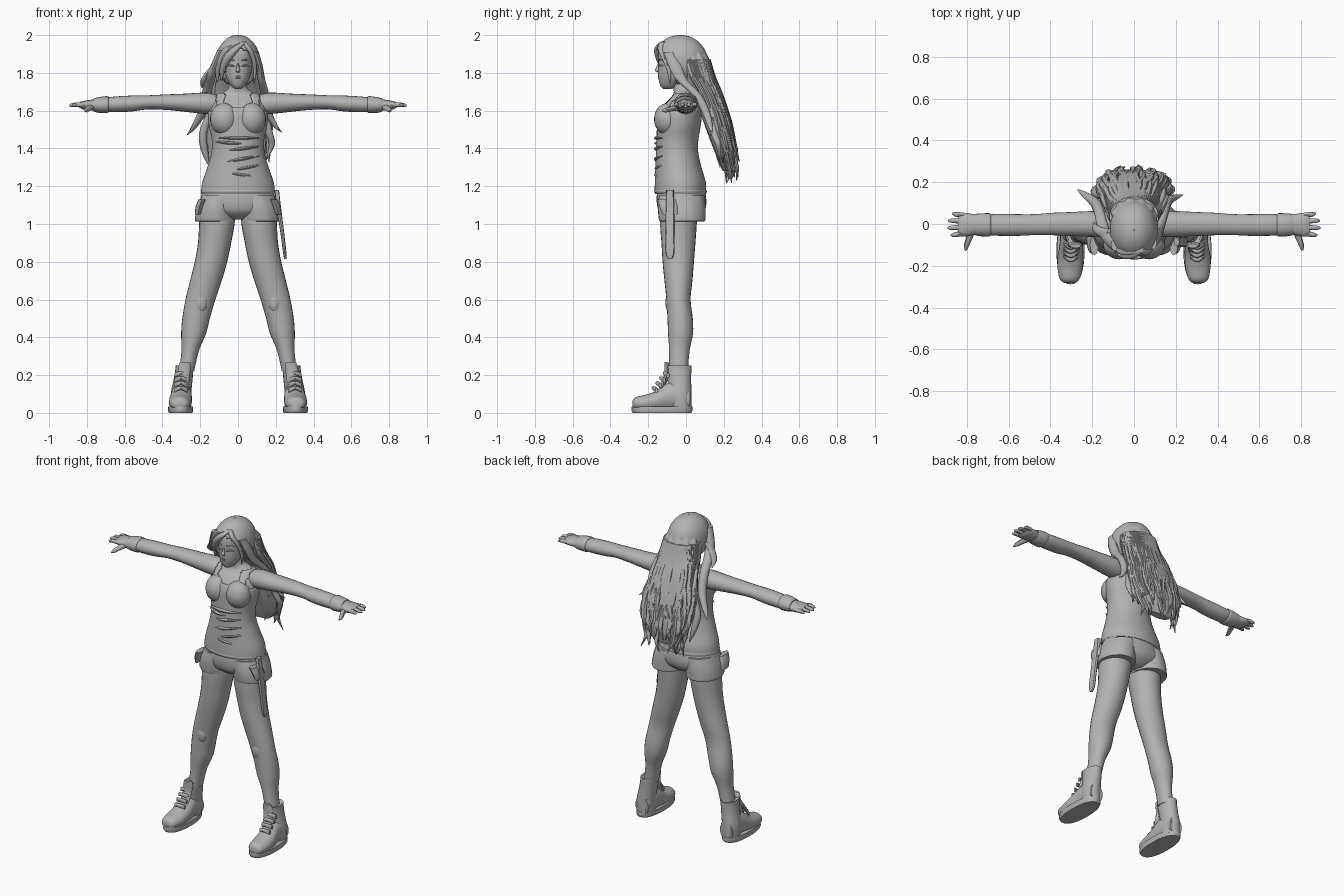
import bpy, bmesh, math, random
from mathutils import Vector

random.seed(4)
grey = bpy.data.materials.new("plain_grey")
grey.diffuse_color = (0.45, 0.45, 0.45, 1)


def smooth(rings, steps):
    """Catmull-Rom interpolation of (x, y, z, ra, rb) rings."""
    out = []
    for i in range(len(rings) - 1):
        p = [rings[min(max(j, 0), len(rings) - 1)] for j in (i - 1, i, i + 1, i + 2)]
        for s in range(steps):
            t = s / steps
            out.append([0.5 * (2 * b + (c - a) * t + (2 * a - 5 * b + 4 * c - d) * t * t
                               + (3 * b - a - 3 * c + d) * t ** 3) for a, b, c, d in zip(*p)])
    return out + [list(rings[-1])]


def loft(name, chains, axis='z', n=20, steps=3, mirror=False, power=1.0, ruffle=0.0,
         cut=None, thick=0.0, angle=45):
    """Skin one or more chains of elliptical rings into one object."""
    bm = bmesh.new()
    for chain in chains:
        rows = []
        for x, y, z, ra, rb in smooth(chain, steps):
            row = []
            for k in range(n):
                a = 2 * math.pi * k / n
                m = 1 + ruffle * math.sin(11 * a + 14 * z)
                c, s = math.cos(a), math.sin(a)
                u = max(ra, .001) * m * math.copysign(abs(c) ** power, c)
                v = max(rb, .001) * m * math.copysign(abs(s) ** power, s)
                co = {'z': (x + u, y + v, z), 'x': (x, y + u, z + v), 'y': (x + u, y, z + v)}[axis]
                row.append(bm.verts.new(co))
            rows.append(row)
        for r, q in zip(rows, rows[1:]):
            for k in range(n):
                bm.faces.new((r[k], r[(k + 1) % n], q[(k + 1) % n], q[k]))
        if not cut:
            bm.faces.new(rows[0])
            bm.faces.new(rows[-1])
    bmesh.ops.recalc_face_normals(bm, faces=bm.faces)
    if cut:
        gone = [f for f in bm.faces if cut(f.calc_center_median())]
        bmesh.ops.delete(bm, geom=gone, context='FACES')
    me = bpy.data.meshes.new(name)
    bm.to_mesh(me)
    bm.free()
    me.materials.append(grey)
    ob = bpy.data.objects.new(name, me)
    bpy.context.collection.objects.link(ob)
    if thick:
        mod = ob.modifiers.new("thickness", 'SOLIDIFY')
        mod.thickness, mod.offset = thick, 1
    if mirror:
        ob.modifiers.new("mirror", 'MIRROR')
    bpy.ops.object.select_all(action='DESELECT')
    ob.select_set(True)
    bpy.context.view_layer.objects.active = ob
    bpy.ops.object.shade_smooth_by_angle(angle=math.radians(angle))
    return ob


def ball(x, y, z, rx, ry, rz, k=8):
    """Rings of an ellipsoid, stacked along z."""
    return [(x, y, z - rz * math.cos(math.pi * i / k),
             rx * math.sin(math.pi * i / k), ry * math.sin(math.pi * i / k)) for i in range(k + 1)]


# Torso and neck
torso = [(0, -.03, 1.165, .187, .127), (0, -.03, 1.22, .18, .126), (0, -.04, 1.30, .153, .113),
         (0, -.047, 1.38, .131, .103), (0, -.045, 1.45, .130, .102), (0, -.038, 1.52, .145, .107),
         (0, -.033, 1.58, .150, .108), (0, -.022, 1.63, .142, .095), (0, -.01, 1.67, .125, .07)]
loft("torso", [torso + [(0, -.01, 1.695, .085, .055), (0, -.02, 1.72, .05, .048),
                        (0, -.025, 1.78, .045, .048)]], n=32)


# Tank top: slightly larger shell with scooped neck and arm holes
def shirt_open(c):
    scoop = 1.615 if c.y < 0 else 1.60
    neck = abs(c.x) < .07 and c.z > scoop + 5 * c.x ** 2
    arm = abs(c.x) > .112 and c.z > 1.60
    return neck or arm


loft("tank_top", [[(x, y, z, a + .004, b + .004) for x, y, z, a, b in torso]
                  + [(0, -.01, 1.69, .098, .063)]], n=56, steps=6, cut=shirt_open, thick=.005)
loft("bust", [ball(.072, -.097, 1.555, .076, .072, .085)], mirror=True, n=24)


# Cloth folds wrapped round the waist
def fold(z, x0, x1, slope):
    pts = []
    for i in range(7):
        t = i / 6
        x = x0 + (x1 - x0) * t
        y = -.043 - .116 * math.sqrt(max(0, 1 - (x / .155) ** 2))
        r = .002 + .009 * math.sin(math.pi * t)
        pts.append((x, y, z + slope * (t - .5), r, r * .8))
    return pts


loft("shirt_folds", [fold(1.455, -.10, .11, 0), fold(1.40, -.05, .11, .02), fold(1.345, -.06, .11, .03),
                     fold(1.30, -.02, .13, .03), fold(1.26, -.05, .10, -.02), fold(1.43, -.12, .02, -.01)],
     axis='x', n=8)

# Shorts with open cuffs and a waistband
loft("shorts", [[(0, -.028, 1.22, .176, .118), (0, -.025, 1.15, .195, .13), (0, -.023, 1.10, .2, .13),
                 (0, -.024, 1.06, .165, .115), (0, -.024, 1.025, .06, .07)]], n=32)
loft("shorts_cuffs", [[(.095, -.024, 1.15, .098, .12), (.112, -.024, 1.09, .103, .126),
                       (.119, -.022, 1.04, .106, .124), (.120, -.02, 1.015, .105, .12),
                       (.119, -.025, 1.018, .092, .1)]], mirror=True, n=28, ruffle=.012)
loft("shirt_hem", [[(0, -.03, 1.195, .185, .128), (0, -.029, 1.175, .197, .139), (0, -.028, 1.16, .194, .135)]],
     n=32)
loft("side_pocket", [[(.19, -.10, 1.13, .02, .05), (.205, -.09, 1.09, .02, .05), (.212, -.08, 1.05, .016, .045)]],
     mirror=True, n=12)

# Strap hanging on one hip
loft("hanging_strap", [[(.205, -.085, 1.18, .012, .02), (.218, -.085, 1.07, .012, .024),
                        (.235, -.085, .95, .010, .024), (.247, -.085, .85, .009, .024),
                        (.250, -.085, .815, .006, .010)]], n=8, power=.6)

# Legs
loft("legs", [[(.105, -.035, 1.12, .095, .098), (.112, -.04, 1.0, .094, .097), (.124, -.04, .9, .088, .09),
               (.143, -.041, .8, .086, .083), (.170, -.04, .7, .084, .074), (.199, -.04, .6, .079, .064),
               (.222, -.031, .5, .073, .067), (.235, -.029, .42, .066, .066),
               (.253, -.035, .33, .046, .054), (.272, -.04, .22, .04, .05)]], mirror=True, n=24)
loft("kneecaps", [ball(.195, -.085, .585, .035, .024, .055)], mirror=True, n=12, steps=1)

# High-top shoes
loft("shoe_ankles", [[(.302, -.03, .02, .052, .06), (.302, -.03, .10, .054, .06), (.29, -.036, .18, .05, .063),
                      (.284, -.04, .235, .047, .069), (.284, -.04, .25, .046, .068),
                      (.284, -.04, .242, .038, .056)]], mirror=True, n=20)
loft("shoe_toes", [[(.308, -.282, .045, .025, .02), (.308, -.265, .05, .047, .034),
                    (.306, -.21, .053, .06, .044), (.304, -.15, .064, .061, .056),
                    (.300, -.10, .082, .056, .075), (.300, -.04, .09, .053, .08),
                    (.300, .02, .07, .045, .06)]], axis='y', mirror=True, n=20)
loft("shoe_soles", [[(.304, -.127, .0, .062, .155), (.304, -.127, .012, .067, .162),
                     (.304, -.127, .034, .065, .16)]], mirror=True, n=32, steps=1, power=.85, angle=35)
loft("shoe_tongues", [[(.292, -.135, .12, .03, .014), (.288, -.105, .19, .032, .014),
                       (.282, -.10, .245, .034, .014), (.280, -.105, .27, .026, .01)]], mirror=True, n=12)
loft("shoe_laces", [[(.302 - s * .035, -.155 + .02 * i, .115 + .026 * i, .008, .008),
                     (.302, -.172 + .02 * i, .132 + .026 * i, .011, .010),
                     (.302 + s * .035, -.155 + .02 * i, .125 + .026 * i, .008, .008)]
                    for i in range(4) for s in (1, -1)], axis='x', mirror=True, n=8)

# Arms, wrist wraps, palms, fingers
loft("arms", [[(.09, 0, 1.632, .055, .045), (.15, 0, 1.638, .062, .056), (.20, 0, 1.64, .062, .055),
               (.28, .0, 1.642, .058, .048), (.38, .0, 1.645, .054, .041), (.48, -.003, 1.644, .050, .037),
               (.56, -.005, 1.638, .052, .042), (.66, -.004, 1.633, .052, .041),
               (.74, -.004, 1.63, .046, .033), (.79, 0, 1.63, .045, .026)]], axis='x', mirror=True, n=20)
loft("wrist_wraps", [[(.685, -.004, 1.632, .05, .04), (.695, -.004, 1.632, .056, .045),
                      (.74, -.004, 1.63, .054, .041), (.765, -.002, 1.63, .05, .034)]],
     axis='x', mirror=True, n=20)
loft("palms", [[(.75, -.003, 1.63, .045, .03), (.79, -.003, 1.629, .054, .027), (.825, -.003, 1.629, .057, .021),
                (.842, -.003, 1.63, .05, .012)]], axis='x', mirror=True, n=16)
loft("fingers", [[(.815, y, 1.63, .013, .013), (.85, y * 1.08, 1.632, .012, .012),
                  (tip - .01, y * 1.15, 1.629, .009, .009), (tip, y * 1.16, 1.627, .003, .003)]
                 for y, tip in ((.042, .872), (.014, .89), (-.016, .893), (-.046, .878))],
     axis='x', mirror=True, n=8)
loft("thumbs", [[(.775, -.03, 1.62, .02, .018), (.79, -.07, 1.612, .016, .015),
                 (.802, -.105, 1.603, .012, .012), (.806, -.128, 1.599, .004, .004)]],
     axis='y', mirror=True, n=8)

# Head and face
loft("head", [[(0, -.10, 1.715, .015, .02), (0, -.09, 1.73, .035, .045), (0, -.075, 1.765, .058, .07),
               (0, -.06, 1.80, .07, .088), (0, -.05, 1.85, .078, .097), (0, -.045, 1.91, .08, .10),
               (0, -.04, 1.96, .055, .07), (0, -.04, 1.98, .015, .02)]], n=28)
loft("nose", [[(0, -.142, 1.85, .006, .007), (0, -.15, 1.825, .009, .010), (0, -.153, 1.812, .012, .012),
               (0, -.143, 1.802, .008, .006)]], n=8)
loft("lips", [ball(0, -.139, z, .018, .01, .005, 4) for z in (1.773, 1.782)], n=10, steps=1)
loft("eyelids", [[(.016, -.143, z, .003, .002), (.035, -.138, z + .006, .006, h), (.056, -.121, z + .003, .003, .002)]
                 for z, h in ((1.834, .005), (1.864, .003))], axis='x', mirror=True, n=8)


# Hair cap with a face opening
def face_gap(c):
    return c.z < 1.745 or (c.y < -.05 and abs(c.x - .015) < .083 and c.z < 1.925 - 9 * (c.x - .015) ** 2) \
        or (c.y < -.09 and c.z < 1.8)


loft("hair_cap", [ball(0, -.03, 1.862, .112, .14, .135, 12)], n=48, steps=3, cut=face_gap, thick=.004)

# Long hair at the back
mass = [(0, .01, 1.94, .07, .07), (0, .035, 1.87, .108, .088), (0, .062, 1.78, .122, .086),
        (0, .115, 1.68, .138, .072), (0, .16, 1.55, .16, .07), (0, .195, 1.43, .16, .06),
        (0, .215, 1.34, .13, .045), (0, .22, 1.28, .07, .025)]
loft("back_hair", [mass], n=56, steps=4, ruffle=.045)

strands = []
for i in range(46):
    a = -.35 + (math.pi + .7) * i / 45
    ca, sa, ph = math.cos(a), math.sin(a), random.uniform(0, 6)
    end = random.choice((5, 6, 6, 7))
    chain = []
    for j in range(1, end):
        _, cy, z, rx, ry = mass[j]
        w = .012 * math.sin(2.3 * j + ph) * (j > 2)
        r = .009 + .003 * j if j < 4 else .018
        chain.append((rx * ca + w, cy + ry * sa, z, r * .8, r * .7))
    x, y, z = chain[-1][:3]
    chain.append((x * .93 + random.uniform(-.015, .015), y + .012, z - .05, .012, .010))
    chain.append((x * .9 + random.uniform(-.03, .03), y + random.uniform(-.01, .03),
                  z - random.uniform(.08, .125), .002, .002))
    strands.append(chain)
loft("hair_strands", strands, n=7)

# Locks beside the face and flicked ends
loft("side_locks", [
    [(-.09, -.10, 1.92, .02, .03), (-.118, -.075, 1.85, .022, .035), (-.145, -.03, 1.78, .028, .035),
     (-.165, .05, 1.70, .025, .03), (-.185, .10, 1.60, .025, .025), (-.235, .14, 1.51, .016, .014),
     (-.27, .165, 1.47, .002, .002)],
    [(-.11, -.05, 1.85, .02, .03), (-.155, -.04, 1.80, .02, .025), (-.185, -.02, 1.755, .015, .018),
     (-.19, .01, 1.72, .002, .002)],
    [(.09, -.09, 1.91, .02, .03), (.112, -.06, 1.84, .018, .035), (.125, -.02, 1.76, .02, .032),
     (.145, .06, 1.68, .022, .026), (.165, .11, 1.58, .02, .022), (.205, .13, 1.51, .012, .012),
     (.235, .14, 1.485, .002, .002)],
    [(-.14, .13, 1.6, .02, .02), (-.185, .15, 1.48, .022, .02), (-.175, .17, 1.38, .018, .018),
     (-.15, .18, 1.30, .002, .002)],
    [(.14, .13, 1.6, .02, .02), (.165, .15, 1.48, .02, .02), (.18, .17, 1.42, .016, .016),
     (.15, .18, 1.34, .002, .002)]], n=10)

# Swept fringe falling over one side of the forehead
loft("fringe", [
    [(.03, -.12, 1.965, .014, .016), (-.005, -.148, 1.935, .022, .018), (-.045, -.15, 1.89, .026, .016),
     (-.078, -.125, 1.83, .018, .014), (-.09, -.10, 1.76, .004, .004)],
    [(.03, -.12, 1.965, .014, .016), (-.04, -.13, 1.94, .024, .02), (-.08, -.115, 1.89, .022, .02),
     (-.105, -.085, 1.82, .016, .018), (-.11, -.06, 1.75, .004, .004)],
    [(.03, -.12, 1.965, .012, .016), (.055, -.135, 1.93, .016, .016), (.08, -.115, 1.88, .013, .016),
     (.09, -.09, 1.81, .009, .012), (.085, -.085, 1.745, .003, .003)]], n=10)
